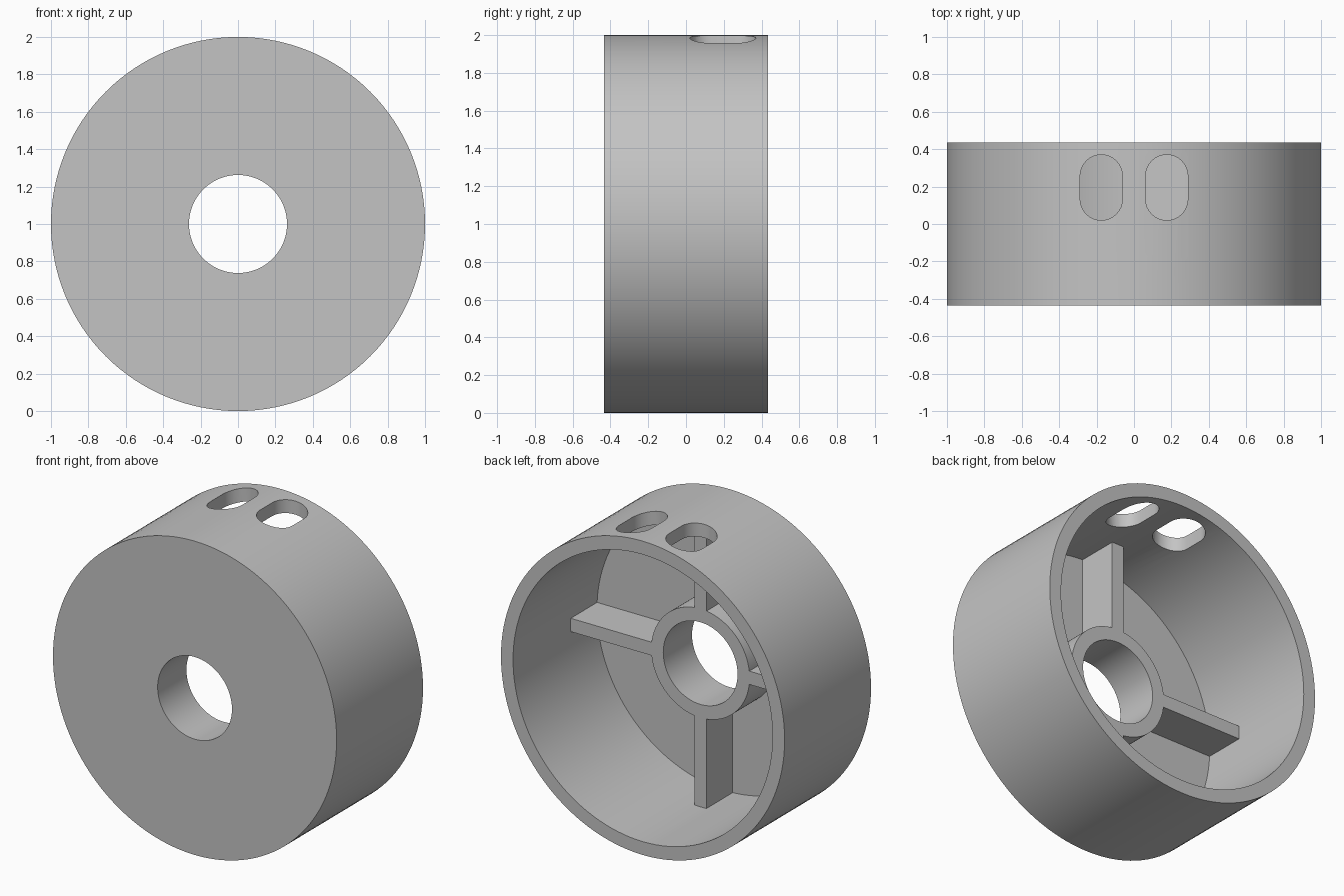
import bpy, bmesh, math
from mathutils import Matrix

if "Cube" in bpy.data.objects:
    bpy.data.objects.remove(bpy.data.objects["Cube"])

SEGMENTS = 128
HALF_DEPTH = 0.435
FLOOR_Y, HUB_Y = -0.41, -0.145
BORE_R, HUB_R, INNER_R, OUTER_R = 0.262, 0.347, 0.915, 1.0

grey = bpy.data.materials.new("plain grey")
grey.diffuse_color = (0.55, 0.55, 0.55, 1)
grey.use_nodes = True
grey.node_tree.nodes["Principled BSDF"].inputs["Base Color"].default_value = grey.diffuse_color


def make_object(name, bm):
    bmesh.ops.recalc_face_normals(bm, faces=bm.faces[:])
    mesh = bpy.data.meshes.new(name)
    bm.to_mesh(mesh)
    bm.free()
    mesh.materials.append(grey)
    obj = bpy.data.objects.new(name, mesh)
    bpy.context.collection.objects.link(obj)
    return obj


def lathe(name, profile):
    """Revolve a closed (radius, y) profile around the y axis at z = 1."""
    bm = bmesh.new()
    rings = []
    for i in range(SEGMENTS):
        a = 2 * math.pi * i / SEGMENTS
        rings.append([bm.verts.new((r * math.cos(a), y, 1 + r * math.sin(a)))
                      for r, y in profile])
    n = len(profile)
    for i in range(SEGMENTS):
        p, q = rings[i], rings[(i + 1) % SEGMENTS]
        for j in range(n):
            k = (j + 1) % n
            bm.faces.new((p[j], p[k], q[k], q[j]))
    return make_object(name, bm)


def rib(index):
    """Flat web running from the hub to the outer wall."""
    r0, r1 = HUB_R - 0.015, INNER_R + 0.02
    y0, y1 = FLOOR_Y - 0.01, HUB_Y
    bm = bmesh.new()
    bmesh.ops.create_cube(bm, size=1)
    bmesh.ops.scale(bm, verts=bm.verts[:], vec=(r1 - r0, y1 - y0, 0.085))
    bmesh.ops.translate(bm, verts=bm.verts[:], vec=((r0 + r1) / 2, (y0 + y1) / 2, 0))
    bm.transform(Matrix.Translation((0, 0, 1)) @ Matrix.Rotation(index * math.pi / 2, 4, 'Y'))
    return make_object("rib", bm)


def slot_cutter(x):
    """Upright stadium prism through the top of the wall."""
    r, mid_y, half = 0.113, 0.195, 0.062
    bm = bmesh.new()
    verts = []
    for sign, start in ((1, 0), (-1, math.pi)):
        for i in range(17):
            a = start + math.pi * i / 16
            verts.append(bm.verts.new((x + r * math.cos(a),
                                       mid_y + sign * half + r * math.sin(a), 1.6)))
    face = bm.faces.new(verts)
    top = bmesh.ops.extrude_face_region(bm, geom=[face])["geom"]
    bmesh.ops.translate(bm, vec=(0, 0, 0.6),
                        verts=[v for v in top if isinstance(v, bmesh.types.BMVert)])
    return make_object("slot_cutter", bm)


def combine(target, tool, operation):
    mod = target.modifiers.new(operation.lower(), 'BOOLEAN')
    mod.operation, mod.object, mod.solver = operation, tool, 'EXACT'
    bpy.context.view_layer.objects.active = target
    bpy.ops.object.modifier_apply(modifier=mod.name)
    bpy.data.objects.remove(tool)


# Cup with thin floor, outer wall and bored hub
cup = lathe("round_housing", [
    (BORE_R, -HALF_DEPTH), (OUTER_R, -HALF_DEPTH), (OUTER_R, HALF_DEPTH),
    (INNER_R, HALF_DEPTH), (INNER_R, FLOOR_Y), (HUB_R, FLOOR_Y),
    (HUB_R, HUB_Y), (BORE_R, HUB_Y)])

# Four ribs joining hub and wall
for i in range(4):
    combine(cup, rib(i), 'UNION')

# Two slots through the top of the wall
for x in (-0.175, 0.175):
    combine(cup, slot_cutter(x), 'DIFFERENCE')

bpy.ops.object.select_all(action='DESELECT')
cup.select_set(True)
bpy.context.view_layer.objects.active = cup
bpy.ops.object.shade_smooth_by_angle(angle=math.radians(30))
